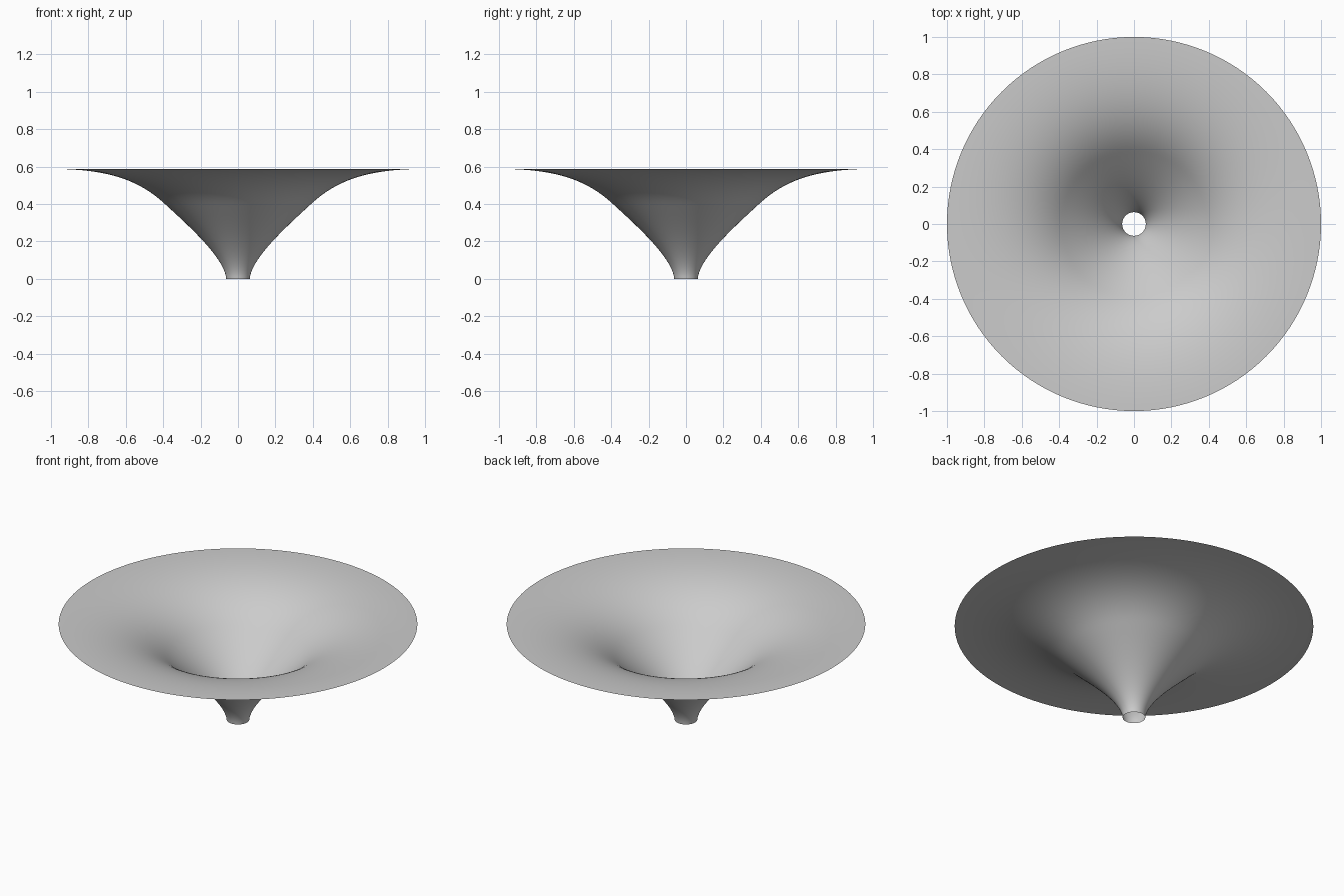
import bpy
import bmesh
import math
from mathutils import Vector
from mathutils.geometry import interpolate_bezier

cube = bpy.data.objects.get("Cube")
if cube:
    bpy.data.objects.remove(cube, do_unlink=True)

SEGMENTS = 128

# Plain grey finish
grey = bpy.data.materials.new("light_grey")
grey.use_nodes = True
colour = (0.6, 0.6, 0.6, 1)
grey.diffuse_color = colour
grey.node_tree.nodes["Principled BSDF"].inputs["Base Color"].default_value = colour


def bezier(points, steps):
    """Sample one curve segment given as (radius, height) control points."""
    return interpolate_bezier(*[Vector((r, 0, z)) for r, z in points], steps)


# Profile: upright throat flaring out to a level rim
throat = bezier([(0.063, 0), (0.07, 0.11), (0.26, 0.28), (0.39, 0.40)], 24)
flare = bezier([(0.39, 0.40), (0.54, 0.54), (0.72, 0.588), (1, 0.588)], 24)
profile = throat + flare[1:]

# Funnel: open thin surface spun about the vertical axis
bm = bmesh.new()
verts = [bm.verts.new(p) for p in profile]
edges = [bm.edges.new(pair) for pair in zip(verts, verts[1:])]
bmesh.ops.spin(bm, geom=verts + edges, cent=(0, 0, 0), axis=(0, 0, 1),
               angle=math.tau, steps=SEGMENTS, use_merge=True)
bmesh.ops.remove_doubles(bm, verts=bm.verts[:], dist=0.0001)

# Face the surface inward and upward
bm.normal_update()
if sum(f.normal.z for f in bm.faces) < 0:
    bmesh.ops.reverse_faces(bm, faces=bm.faces[:])
for face in bm.faces:
    face.smooth = True

mesh = bpy.data.meshes.new("funnel")
bm.to_mesh(mesh)
bm.free()
mesh.materials.append(grey)
funnel = bpy.data.objects.new("funnel", mesh)
bpy.context.collection.objects.link(funnel)
